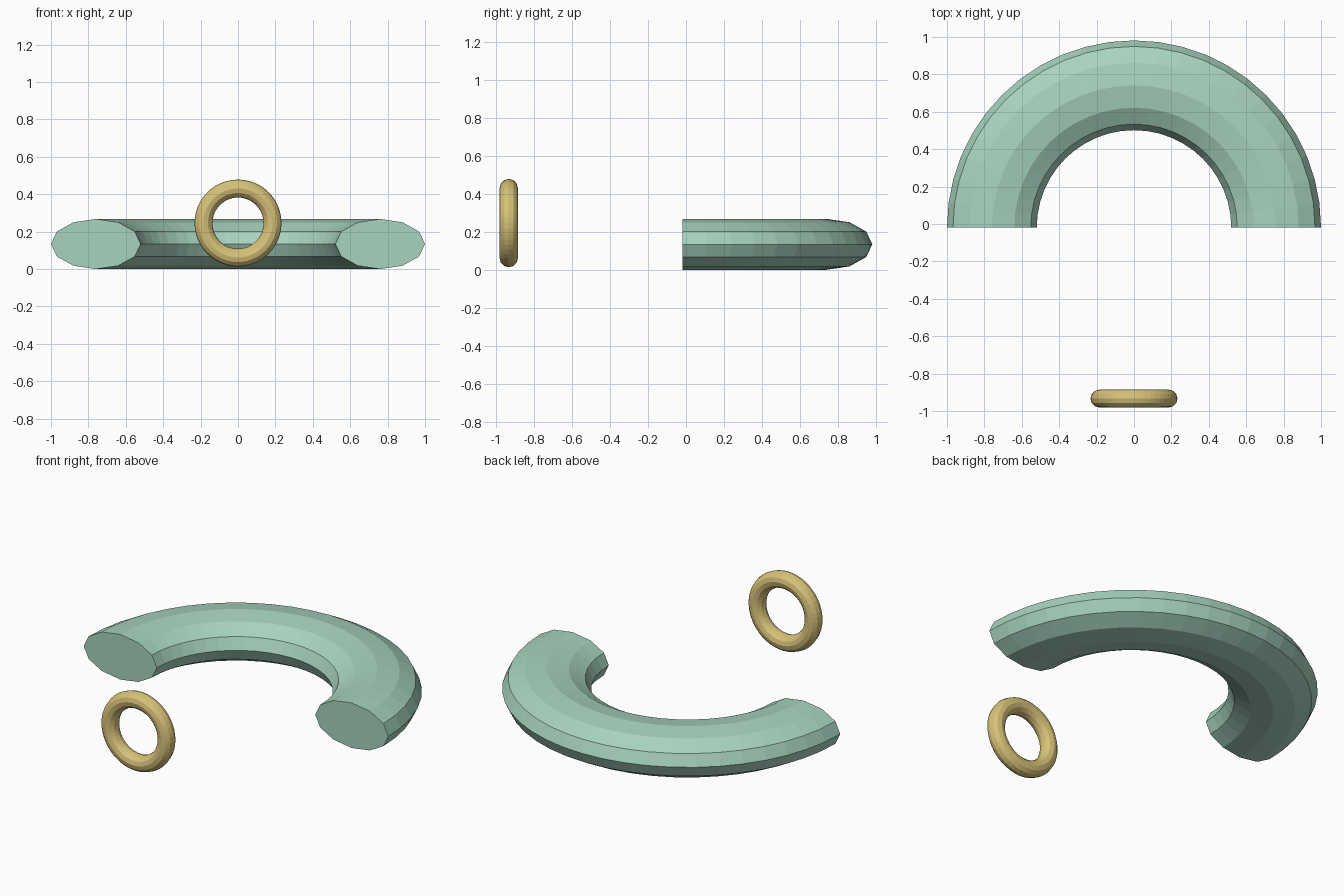
import bpy, bmesh
from math import sin, cos, pi
from mathutils import Matrix

if "Cube" in bpy.data.objects:
    bpy.data.objects.remove(bpy.data.objects["Cube"])


def swept_ring(name, major, half_w, half_h, arc, steps, sides, matrix, color):
    """Sweep an elliptical polygon around z; partial arcs get flat end caps."""
    closed = arc >= 2 * pi - 1e-6
    bm = bmesh.new()
    rings = []
    for i in range(steps if closed else steps + 1):
        a = arc * i / steps
        ring = []
        for j in range(sides):
            t = 2 * pi * j / sides
            r = major + half_w * cos(t)
            ring.append(bm.verts.new((r * cos(a), r * sin(a), half_h * sin(t))))
        rings.append(ring)
    for i in range(steps):
        p, q = rings[i], rings[(i + 1) % len(rings)]
        for j in range(sides):
            k = (j + 1) % sides
            bm.faces.new((p[j], q[j], q[k], p[k]))
    if not closed:
        bm.faces.new(rings[0])
        bm.faces.new(rings[-1][::-1])
    bmesh.ops.recalc_face_normals(bm, faces=bm.faces)
    mesh = bpy.data.meshes.new(name)
    bm.to_mesh(mesh)
    bm.free()
    obj = bpy.data.objects.new(name, mesh)
    obj.matrix_world = matrix
    bpy.context.collection.objects.link(obj)
    mat = bpy.data.materials.new(name + "_color")
    mat.diffuse_color = color
    mat.use_nodes = True
    mat.node_tree.nodes["Principled BSDF"].inputs["Base Color"].default_value = mat.diffuse_color
    mesh.materials.append(mat)
    return obj


# Flattened half ring lying on the floor, open towards the front
swept_ring("half_ring", 0.76, 0.24, 0.134, pi, 24, 12,
           Matrix.Translation((0, -0.0185, 0.134)), (0.39, 0.65, 0.52, 1))

# Small upright ring in front
swept_ring("small_ring", 0.1845, 0.048, 0.048, 2 * pi, 48, 12,
           Matrix.Translation((0, -0.9335, 0.246)) @ Matrix.Rotation(pi / 2, 4, 'X'),
           (0.68, 0.54, 0.19, 1))
